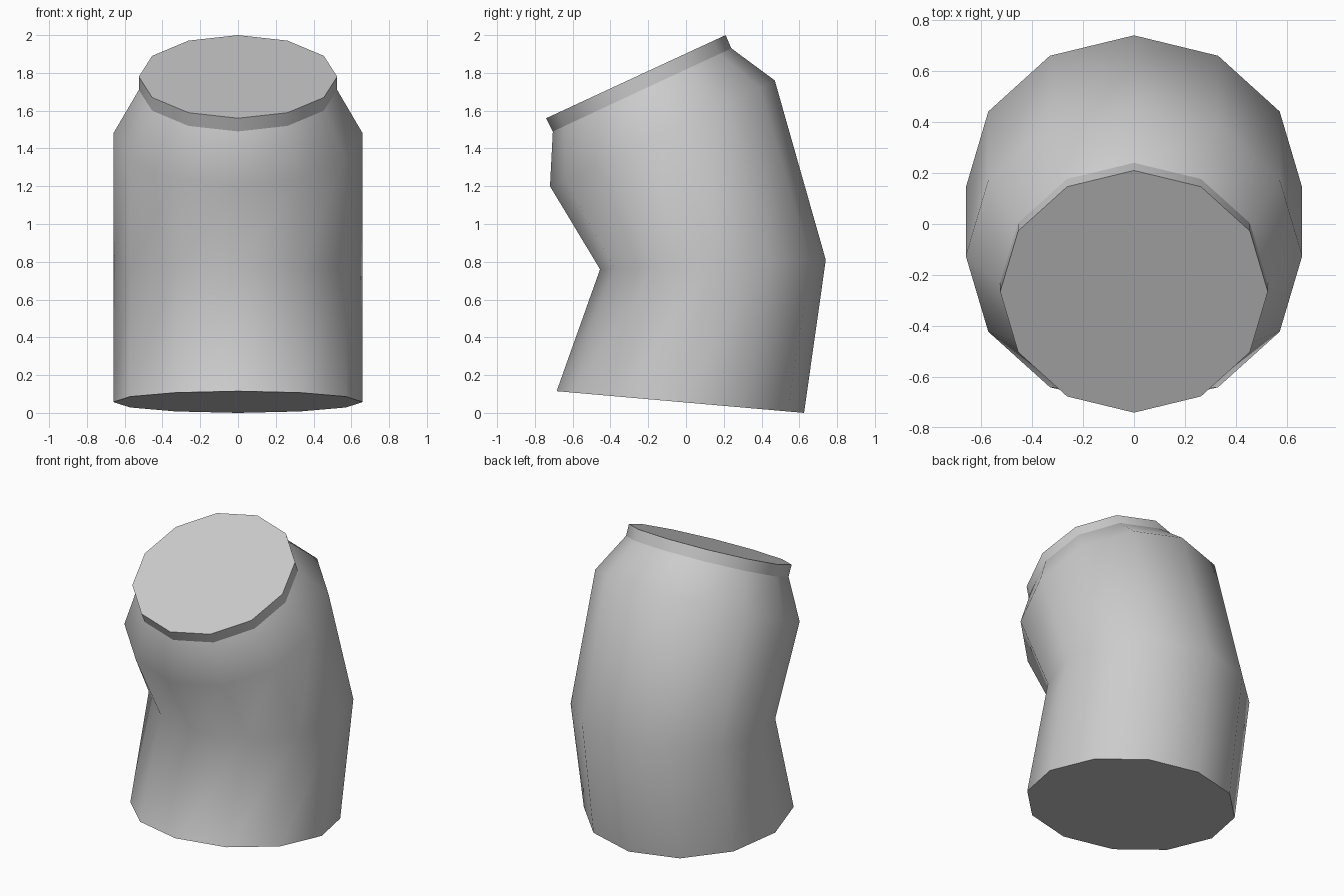
import bpy, bmesh, math
from mathutils import Vector

if "Cube" in bpy.data.objects:
    bpy.data.objects.remove(bpy.data.objects["Cube"], do_unlink=True)

SIDES = 12

# One plain grey for the whole sleeve
grey = bpy.data.materials.new("plain_grey")
grey.use_nodes = True
colour = (0.6, 0.6, 0.6, 1)
grey.diffuse_color = colour
grey.node_tree.nodes["Principled BSDF"].inputs["Base Color"].default_value = colour

# Each ring: front (y, z), back (y, z), half width in x
RINGS = [
    ((-0.685, 0.115), (0.625, 0.0), 0.66),   # bottom opening
    ((-0.455, 0.76), (0.74, 0.81), 0.66),    # bend
    ((-0.72, 1.20), (0.47, 1.76), 0.66),     # shoulder
    ((-0.705, 1.49), (0.24, 1.93), 0.525),   # collar base
    ((-0.74, 1.56), (0.21, 2.0), 0.525),     # collar rim
]


def add_ring(bm, front, back, half_width):
    """Tilted twelve-sided ring through its front and back points."""
    f, b = Vector((0, *front)), Vector((0, *back))
    centre, reach = (f + b) / 2, (f - b) / 2
    across = Vector((half_width, 0, 0))
    angles = [math.tau * i / SIDES for i in range(SIDES)]
    return [bm.verts.new(centre + reach * math.cos(a) + across * math.sin(a)) for a in angles]


# Bent tube: loft the rings, then cap both ends
bm = bmesh.new()
rings = [add_ring(bm, *r) for r in RINGS]
for low, high in zip(rings, rings[1:]):
    for i in range(SIDES):
        j = (i + 1) % SIDES
        bm.faces.new((low[i], low[j], high[j], high[i])).smooth = True
bm.faces.new(rings[0])
bm.faces.new(rings[-1])
bmesh.ops.recalc_face_normals(bm, faces=bm.faces)

# Crisp edges at the opening, collar base and rim
for ring in (rings[0], rings[3], rings[4]):
    members = set(ring)
    for edge in bm.edges:
        if members.issuperset(edge.verts):
            edge.smooth = False

mesh = bpy.data.meshes.new("bent_sleeve")
bm.to_mesh(mesh)
bm.free()
mesh.materials.append(grey)
bpy.context.collection.objects.link(bpy.data.objects.new("bent_sleeve", mesh))
